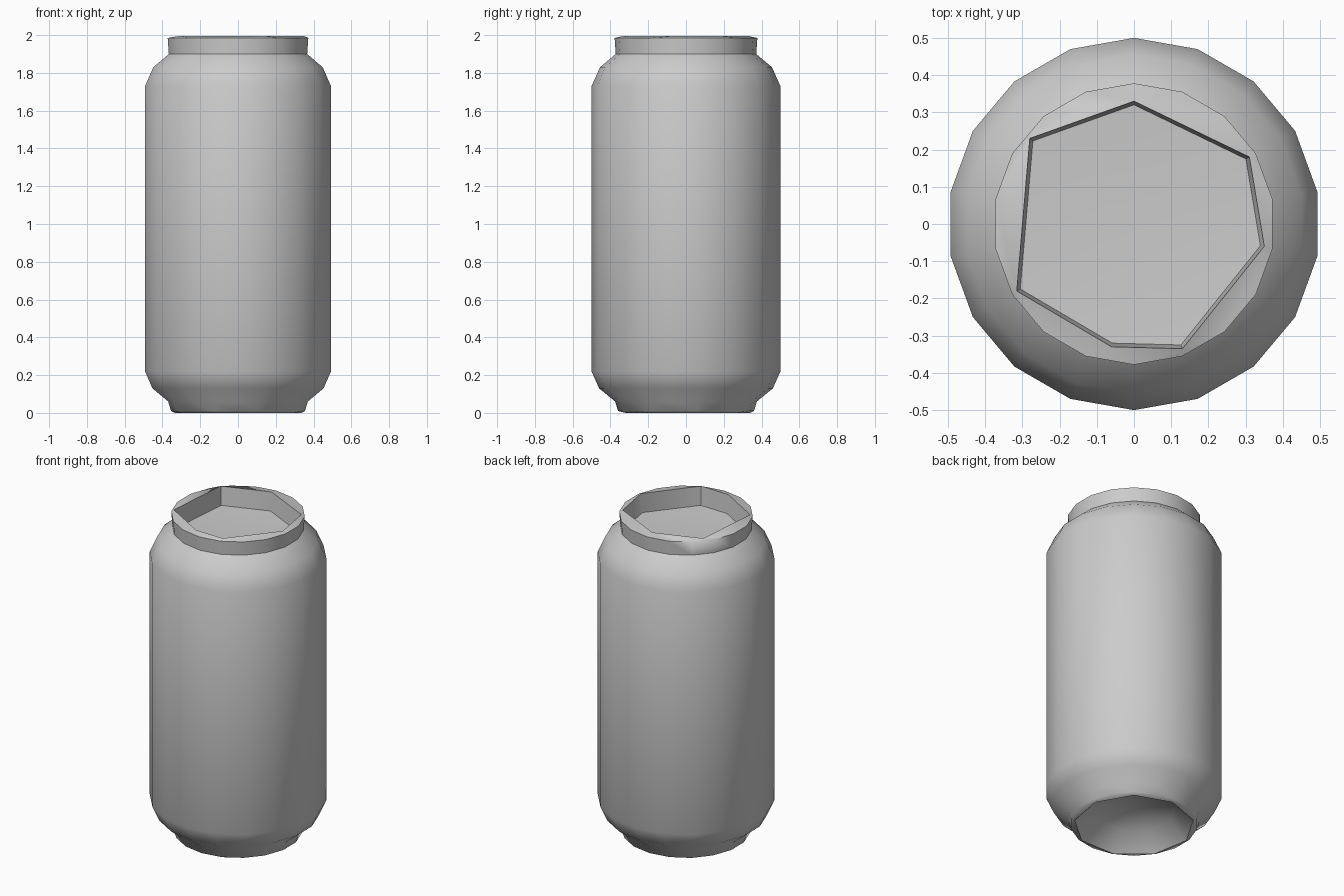
import bpy, bmesh, math

if "Cube" in bpy.data.objects:
    bpy.data.objects.remove(bpy.data.objects["Cube"])

def material(name, rgb):
    m = bpy.data.materials.new(name)
    m.diffuse_color = (*rgb, 1)
    m.use_nodes = True
    m.node_tree.nodes["Principled BSDF"].inputs["Base Color"].default_value = m.diffuse_color
    return m

METAL = material("grey metal", (0.6, 0.6, 0.6))
SIDES = 18

def ring(bm, r, z, n=SIDES, off=0.0):
    return [bm.verts.new((r * math.sin(2 * math.pi * (i + off) / n),
                          r * math.cos(2 * math.pi * (i + off) / n), z)) for i in range(n)]

def skin(bm, a, b):
    for i in range(len(a)):
        j = (i + 1) % len(a)
        bm.faces.new((a[i], a[j], b[j], b[i]))

def fan(bm, loop, z):
    c = bm.verts.new((0, 0, z))
    for i in range(len(loop)):
        bm.faces.new((loop[i], loop[(i + 1) % len(loop)], c))

def fill_between(bm, a, b):
    # joins two loops that have different numbers of points
    edges = []
    for loop in (a, b):
        for i in range(len(loop)):
            pair = (loop[i], loop[(i + 1) % len(loop)])
            edges.append(bm.edges.get(pair) or bm.edges.new(pair))
    bmesh.ops.triangle_fill(bm, edges=edges, use_beauty=True, normal=(0, 0, 1))

def finish(bm, name, angle):
    bmesh.ops.recalc_face_normals(bm, faces=bm.faces)
    me = bpy.data.meshes.new(name)
    bm.to_mesh(me)
    bm.free()
    me.materials.append(METAL)
    ob = bpy.data.objects.new(name, me)
    bpy.context.collection.objects.link(ob)
    bpy.context.view_layer.objects.active = ob
    ob.select_set(True)
    bpy.ops.object.shade_smooth_by_angle(angle=math.radians(angle))
    ob.select_set(False)

bm = bmesh.new()
# outer wall: foot, lower taper, straight body, shoulder, neck
wall = [(0.36, 0.01), (0.375, 0.06), (0.46, 0.13), (0.5, 0.22),
        (0.5, 1.73), (0.455, 1.83), (0.372, 1.9), (0.378, 1.985)]
rings = [ring(bm, r, z) for r, z in wall]
for a, b in zip(rings, rings[1:]):
    skin(bm, a, b)

# rough rim opening and recessed lid
opening = [(0, .33), (.31, .18), (.35, -.06), (.13, -.335), (-.06, -.33), (-.315, -.18), (-.28, .23)]
lip = [bm.verts.new((x, y, 1.995)) for x, y in opening]
fill_between(bm, rings[-1], lip)
floor = [bm.verts.new((x * .97, y * .97, 1.88)) for x, y in opening]
skin(bm, lip, floor)
fan(bm, floor, 1.86)

# foot edge and hollow domed base
foot = ring(bm, 0.34, 0.0, 9)
fill_between(bm, rings[0], foot)
dome = ring(bm, 0.24, 0.1, 9)
skin(bm, foot, dome)
fan(bm, dome, 0.15)
finish(bm, "can", 50)
